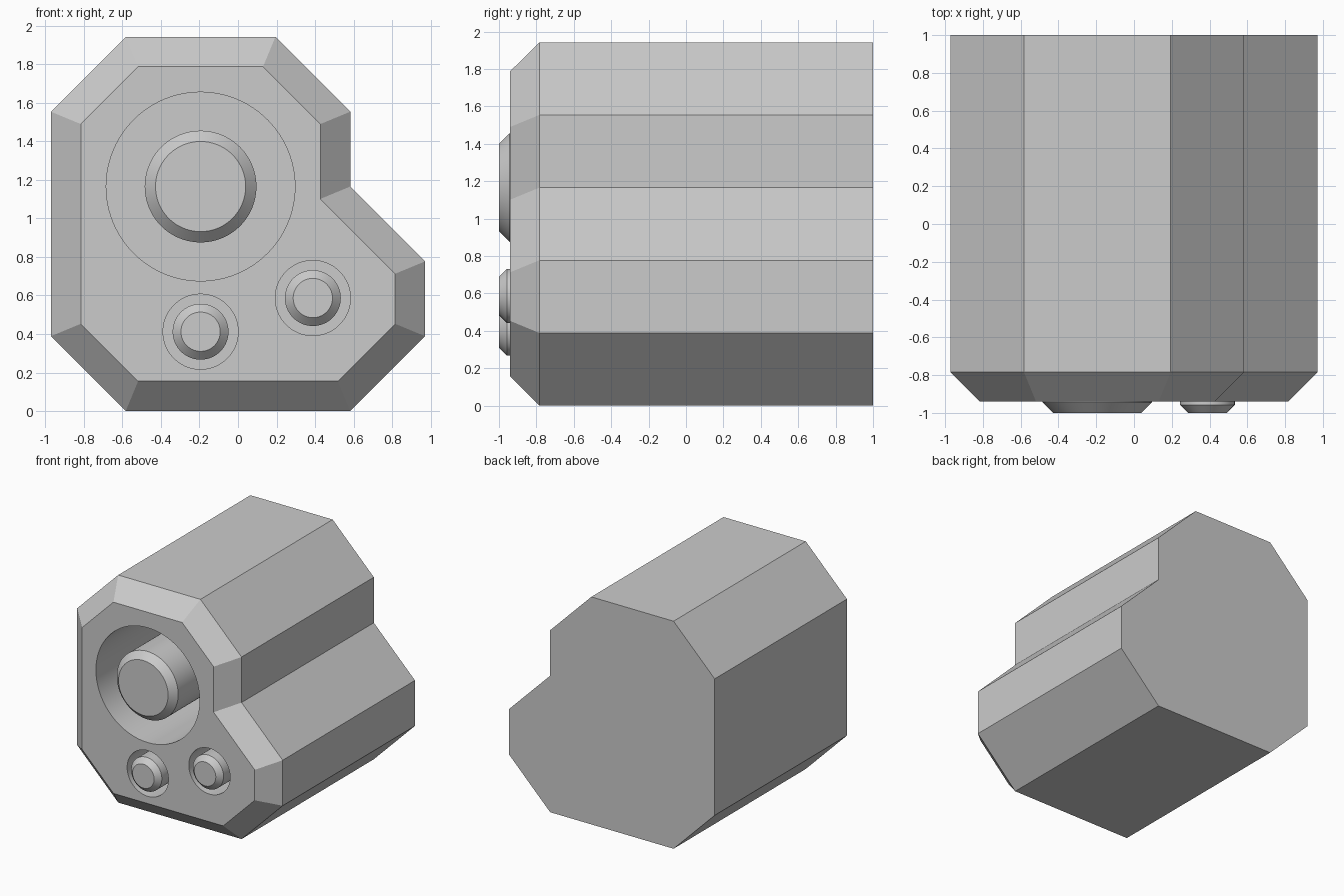
import bpy, bmesh, math
from mathutils import Matrix

if "Cube" in bpy.data.objects:
    bpy.data.objects.remove(bpy.data.objects["Cube"])

U = 0.3885            # modelling grid step
FLOOR = 0.0           # y of the bottom of the sockets


def finish(bm, name):
    bmesh.ops.recalc_face_normals(bm, faces=bm.faces)
    me = bpy.data.meshes.new(name)
    bm.to_mesh(me)
    bm.free()
    ob = bpy.data.objects.new(name, me)
    bpy.context.collection.objects.link(ob)
    return ob


def smooth(ob):
    bpy.ops.object.select_all(action='DESELECT')
    ob.select_set(True)
    bpy.context.view_layer.objects.active = ob
    bpy.ops.object.shade_smooth_by_angle(angle=math.radians(20))


def rod(name, x, z, r, y0, y1, chamfer=0):
    """Cylinder along y from y0 (front) to y1, with an optional front chamfer."""
    bm = bmesh.new()
    bmesh.ops.create_cone(bm, cap_ends=True, segments=96, radius1=r, radius2=r, depth=y1 - y0,
                          matrix=Matrix.Translation((x, (y0 + y1) / 2, z)) @ Matrix.Rotation(math.pi / 2, 4, 'X'))
    if chamfer:
        rim = [e for e in bm.edges if all(abs(v.co.y - y0) < 1e-4 for v in e.verts)]
        bmesh.ops.bevel(bm, geom=rim, offset=chamfer, segments=1, affect='EDGES')
    return finish(bm, name)


# housing: stepped octagonal profile extruded along y
profile = [(-1.5, 0), (1.5, 0), (2.5, 1), (2.5, 2), (1.5, 3),
           (1.5, 4), (0.5, 5), (-1.5, 5), (-2.5, 4), (-2.5, 1)]
bm = bmesh.new()
front = bm.faces.new([bm.verts.new((x * U, -0.784, z * U)) for x, z in profile])
back = bmesh.ops.extrude_face_region(bm, geom=[front], use_keep_orig=True)['geom']
for v in back:
    if isinstance(v, bmesh.types.BMVert):
        v.co.y = 1.0
bmesh.ops.recalc_face_normals(bm, faces=bm.faces)

# sloped front rim
bmesh.ops.inset_region(bm, faces=[front], thickness=0.155, use_even_offset=True)
for v in front.verts:
    v.co.y = -0.94
housing = finish(bm, "housing")

# sockets with a chamfered pin in each: x, z, hole radius, pin radius, chamfer
sockets = [("large", -0.5 * U, 3 * U, 0.49, 0.29, 0.056),
           ("lower", -0.5 * U, 1.06 * U, 0.195, 0.145, 0.043),
           ("side", 1.0 * U, 1.51 * U, 0.195, 0.145, 0.043)]
for name, x, z, hole, pin, chamfer in sockets:
    cutter = rod(name + "_cutter", x, z, hole, -1.2, FLOOR)
    cutter.hide_render = True
    mod = housing.modifiers.new(name + "_hole", 'BOOLEAN')
    mod.operation, mod.solver, mod.object = 'DIFFERENCE', 'EXACT', cutter
    bpy.context.view_layer.objects.active = housing
    bpy.ops.object.modifier_apply(modifier=mod.name)
    bpy.data.objects.remove(cutter)
    smooth(rod(name + "_pin", x, z, pin, -1.0, FLOOR + 0.02, chamfer))
smooth(housing)
